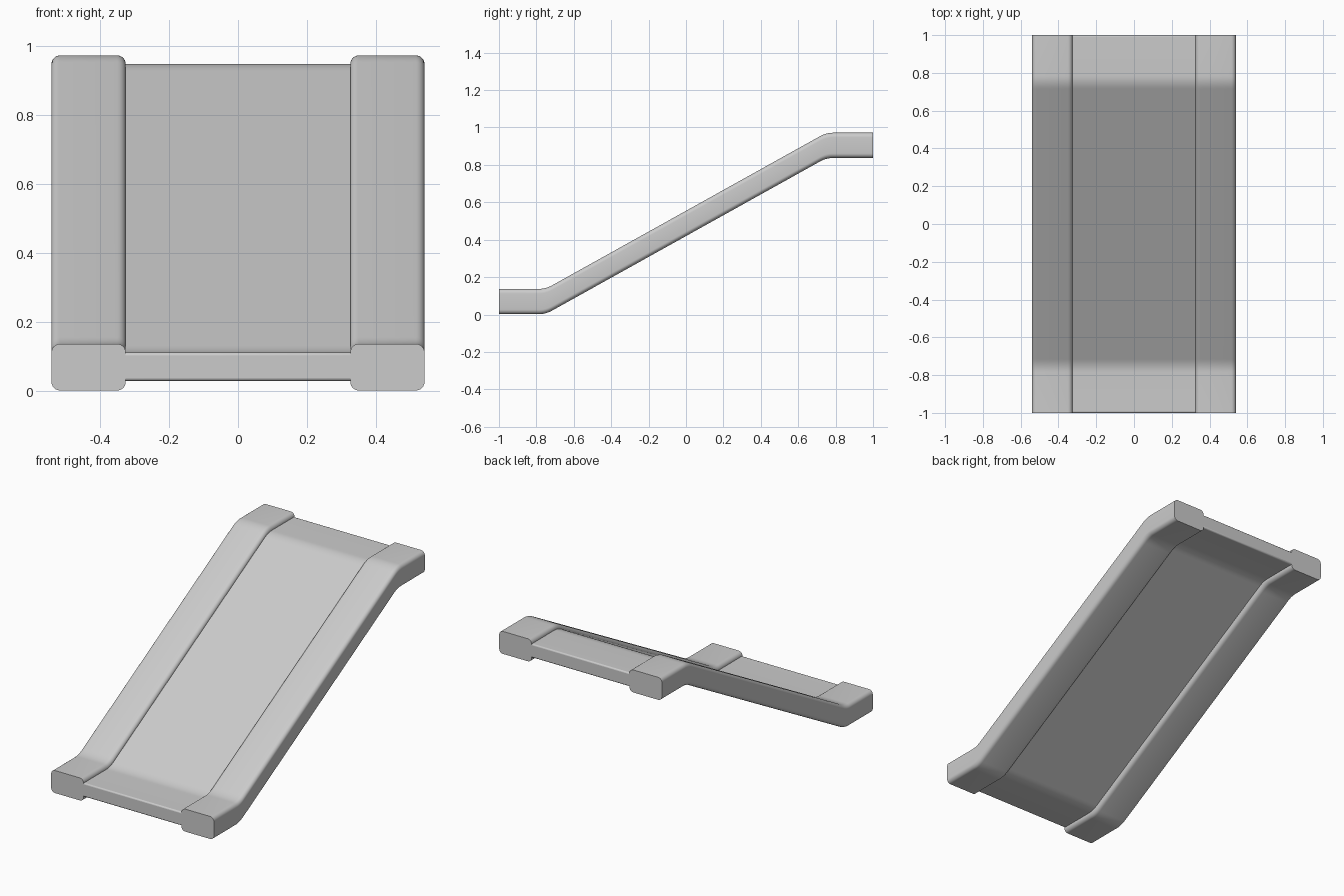
import bpy, bmesh, math

cube = bpy.data.objects.get("Cube")
if cube:
    bpy.data.objects.remove(cube)

grey = bpy.data.materials.new("plain grey")
grey.use_nodes = True
color = (0.6, 0.6, 0.6, 1)
grey.diffuse_color = color
grey.node_tree.nodes["Principled BSDF"].inputs["Base Color"].default_value = color

RISE, BEND, SOFT = 0.835, 0.75, 0.035


def ramp_path():
    """Flat landing, softly bent slope, flat landing as (y, height) stations."""
    slope = RISE / (2 * BEND)
    lower = [(-1.0, 0.0)]
    for i in range(7):
        t = i / 6
        lower.append((-BEND + SOFT * (2 * t - 1), slope * SOFT * t * t))
    upper = [(-y, RISE - z) for y, z in reversed(lower)]
    return lower + upper


def rounded_section(x0, x1, z0, z1, r, steps=6):
    pts = []
    corners = [(x1 - r, z1 - r), (x0 + r, z1 - r), (x0 + r, z0 + r), (x1 - r, z0 + r)]
    for q, (cx, cz) in enumerate(corners):
        for i in range(steps + 1):
            a = math.pi / 2 * (q + i / steps)
            pts.append((cx + r * math.cos(a), cz + r * math.sin(a)))
    return pts


def sweep(name, section):
    """Carry an upright cross-section along the ramp path and cap both ends."""
    bm = bmesh.new()
    rings = [[bm.verts.new((x, y, z + h)) for x, z in section] for y, h in ramp_path()]
    n = len(section)
    for a, b in zip(rings, rings[1:]):
        for i in range(n):
            j = (i + 1) % n
            bm.faces.new((a[i], a[j], b[j], b[i]))
    bm.faces.new(rings[0])
    bm.faces.new(rings[-1])
    bmesh.ops.recalc_face_normals(bm, faces=bm.faces)
    mesh = bpy.data.meshes.new(name)
    bm.to_mesh(mesh)
    bm.free()
    mesh.materials.append(grey)
    obj = bpy.data.objects.new(name, mesh)
    bpy.context.collection.objects.link(obj)
    return obj


# Side rails with rounded long edges
rails = [sweep("left_rail", rounded_section(0.325, 0.54, 0.002, 0.137, 0.025)),
         sweep("right_rail", rounded_section(-0.54, -0.325, 0.002, 0.137, 0.025))]

# Sunken deck between the rails, ends slightly eased
deck = sweep("deck", [(0.335, 0.112), (-0.335, 0.112), (-0.335, 0.03), (0.335, 0.03)])
ease = deck.modifiers.new("eased_edges", "BEVEL")
ease.width = 0.008
ease.segments = 3
ease.limit_method = "ANGLE"
ease.angle_limit = math.radians(60)

# Smooth shading with crisp rail ends
bpy.ops.object.select_all(action="DESELECT")
for obj in rails + [deck]:
    obj.select_set(True)
bpy.context.view_layer.objects.active = deck
bpy.ops.object.shade_smooth_by_angle(angle=math.radians(40))
